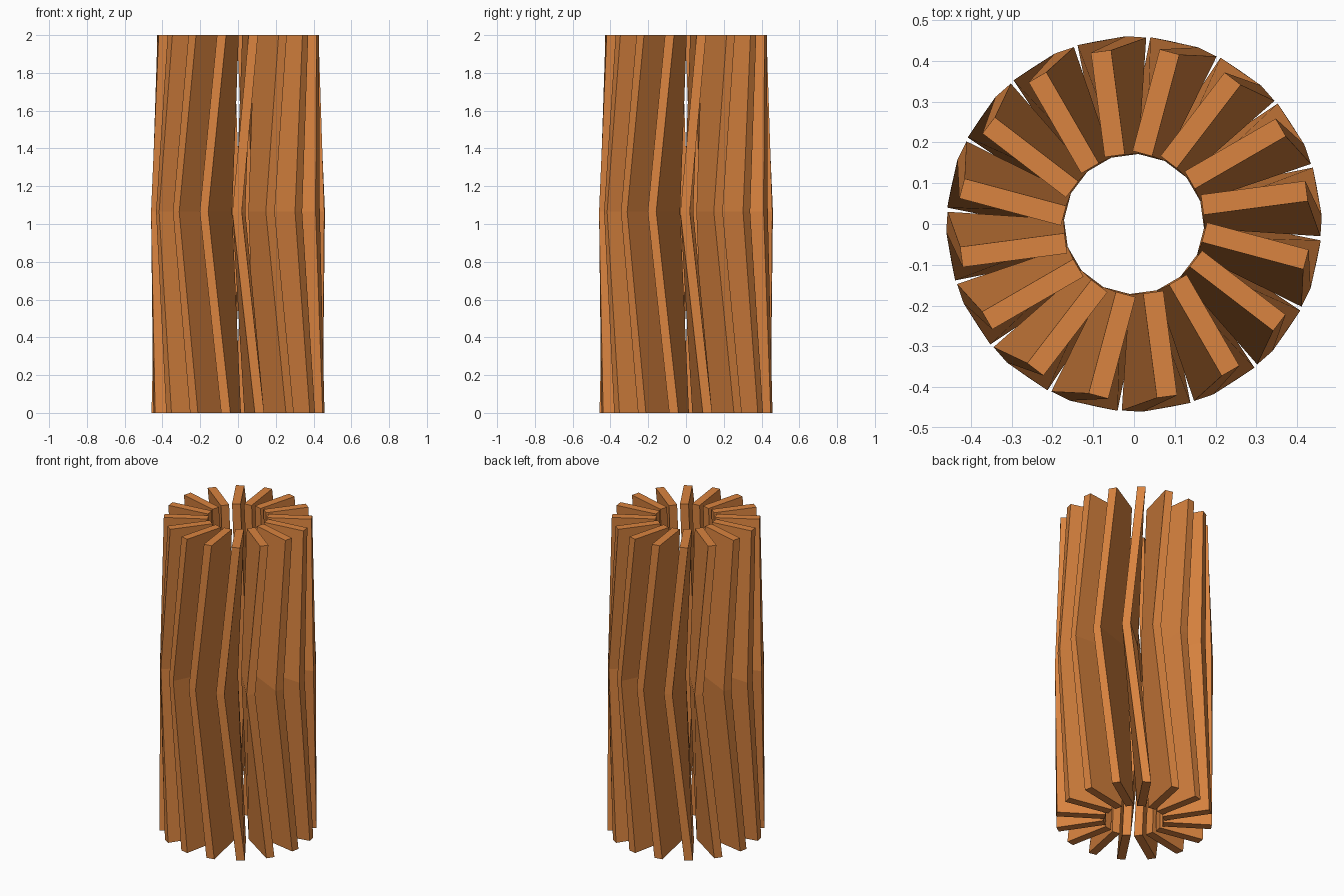
import bpy
import math
from mathutils import Matrix

if "Cube" in bpy.data.objects:
    bpy.data.objects.remove(bpy.data.objects["Cube"])

FINS = 16
THICK = 0.05
# Fin cross-sections: height, heading in degrees, inner radius, outer radius
SECTIONS = [
    (0.0, 11.25, 0.172, 0.457),
    (1.065, -3.75, 0.172, 0.458),
    (2.0, 7.5, 0.172, 0.43),
]

mat = bpy.data.materials.new("orange_clay")
mat.diffuse_color = (0.70, 0.23, 0.05, 1.0)
mat.use_nodes = True
mat.node_tree.nodes["Principled BSDF"].inputs["Base Color"].default_value = mat.diffuse_color

# One blade: a thin slab kinked sideways at mid height
verts = []
for z, heading, r_in, r_out in SECTIONS:
    turn = Matrix.Rotation(math.radians(heading), 3, 'Z')
    for x, y in ((r_in, 0), (r_out, 0), (r_out, THICK), (r_in, THICK)):
        p = turn @ Matrix.Identity(3).col[0] * x + turn @ Matrix.Identity(3).col[1] * y
        verts.append((p.x, p.y, z))

faces = [(3, 2, 1, 0), (8, 9, 10, 11)]
for b in (0, 4):
    for i in range(4):
        j = (i + 1) % 4
        faces.append((b + i, b + j, b + 4 + j, b + 4 + i))

mesh = bpy.data.meshes.new("fin")
mesh.from_pydata(verts, [], faces)
mesh.materials.append(mat)
mesh.update()

# Ring of identical blades
for k in range(FINS):
    fin = bpy.data.objects.new(f"fin_{k + 1:02d}", mesh)
    fin.rotation_euler.z = k * 2 * math.pi / FINS
    bpy.context.collection.objects.link(fin)
